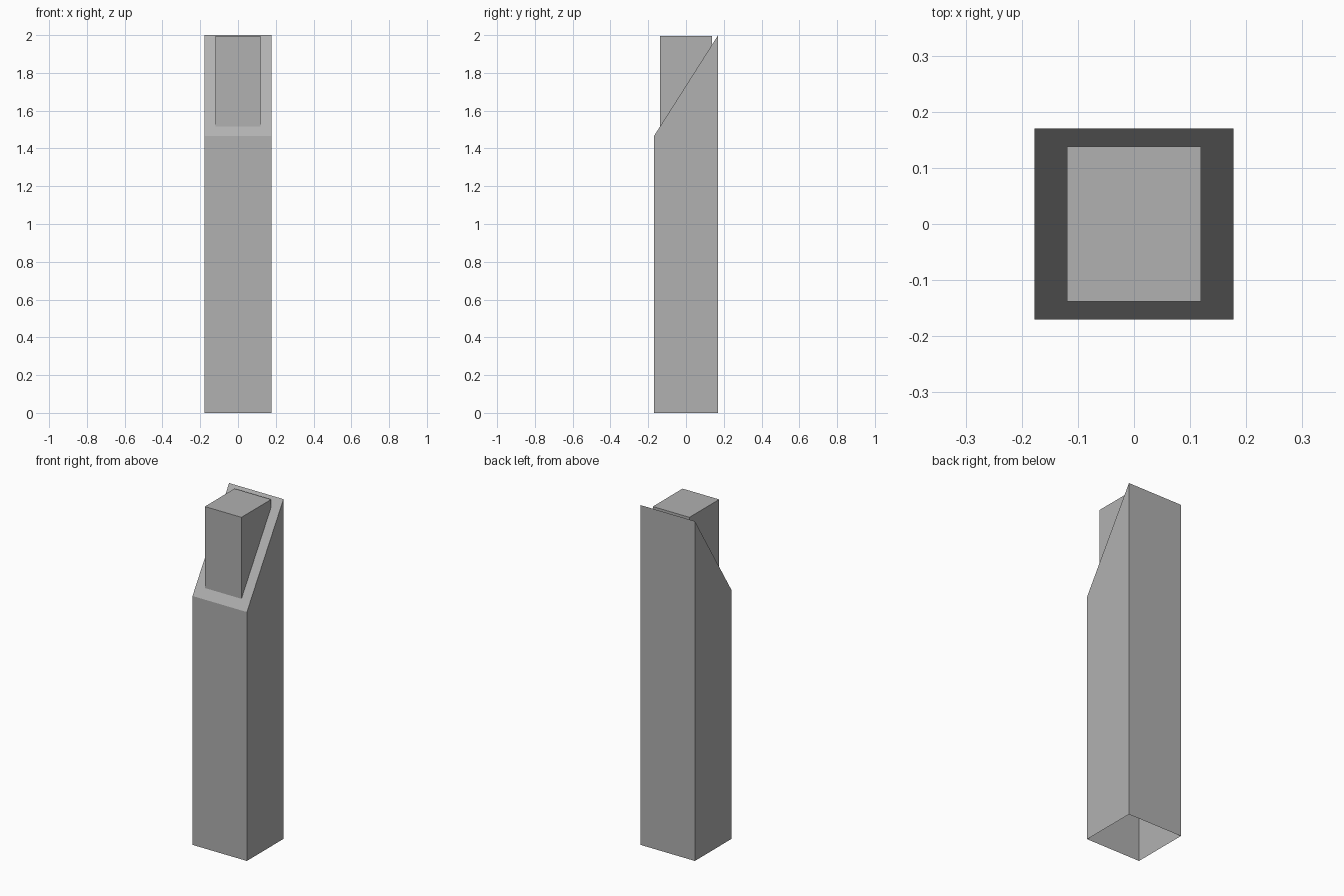
import bpy, bmesh

if "Cube" in bpy.data.objects:
    bpy.data.objects.remove(bpy.data.objects["Cube"])

# Mid-grey surface shared by both parts
grey = bpy.data.materials.new("mid_grey")
grey.diffuse_color = (0.44, 0.44, 0.44, 1)
grey.use_nodes = True
grey.node_tree.nodes["Principled BSDF"].inputs["Base Color"].default_value = grey.diffuse_color

def shaft(name, hx, hy, z_bottom, z_front, z_back, open_bottom=False):
    """Rectangular shaft whose top may slope from front to back."""
    bm = bmesh.new()
    bmesh.ops.create_cube(bm, size=2)
    for v in bm.verts:
        top = z_front if v.co.y < 0 else z_back
        v.co = (v.co.x * hx, v.co.y * hy, top if v.co.z > 0 else z_bottom)
    bmesh.ops.recalc_face_normals(bm, faces=bm.faces)
    if open_bottom:
        bm.normal_update()
        under = [f for f in bm.faces if f.normal.z < -0.9]
        bmesh.ops.delete(bm, geom=under, context='FACES_ONLY')
    mesh = bpy.data.meshes.new(name)
    bm.to_mesh(mesh)
    bm.free()
    mesh.materials.append(grey)
    obj = bpy.data.objects.new(name, mesh)
    bpy.context.collection.objects.link(obj)
    return obj

# Tall outer post: slanted top, open underneath
shaft("outer_post", 0.177, 0.17, 0, 1.465, 2.0, open_bottom=True)

# Smaller flat-topped block standing out of the slant
shaft("inner_block", 0.119, 0.138, 1.46, 1.995, 1.995)
